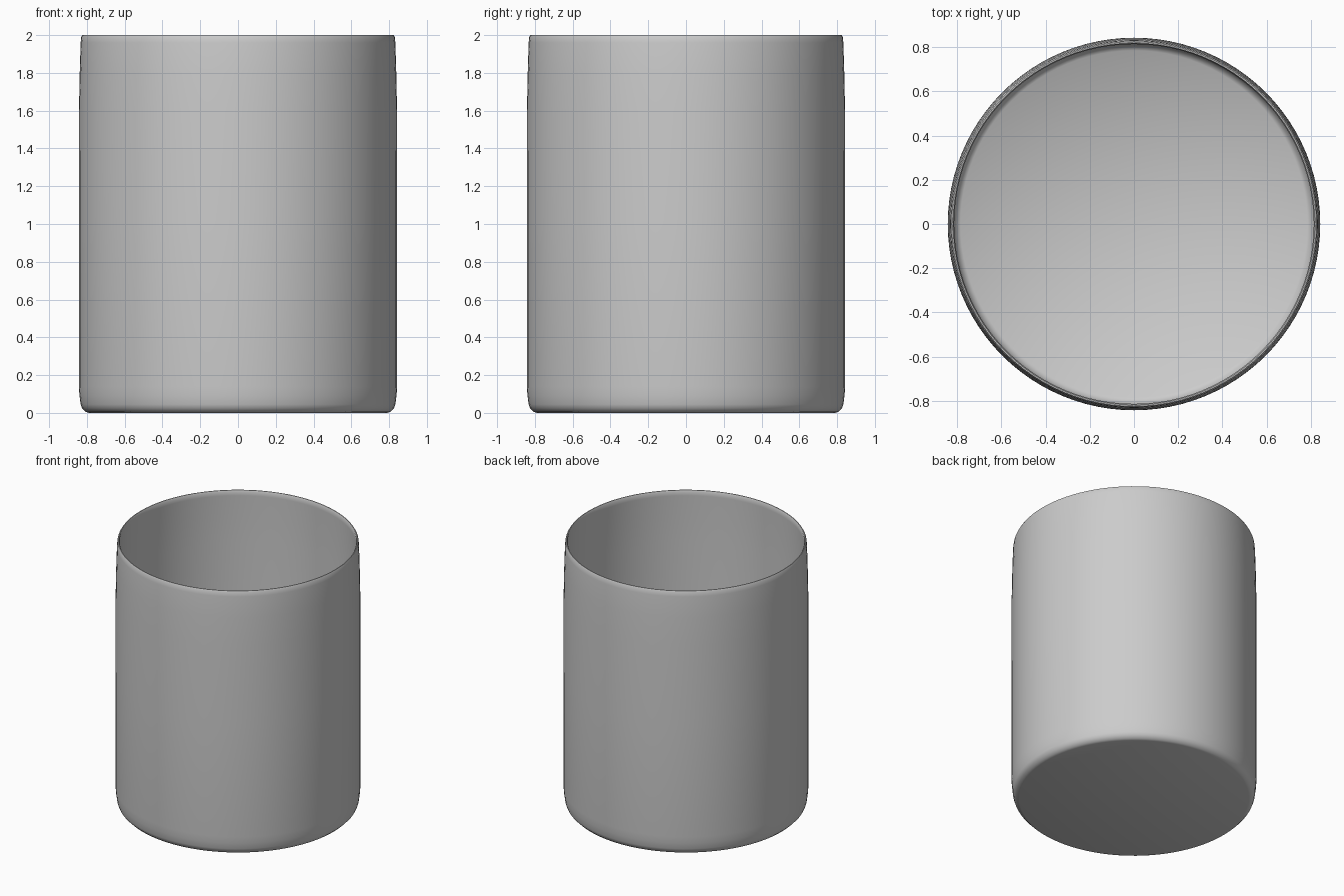
import bpy, bmesh, math

if "Cube" in bpy.data.objects:
    bpy.data.objects.remove(bpy.data.objects["Cube"])

SIDES = 96

# Half profile (radius, height): outside from base to rim, then down the inside
profile = [
    (0.0, 0.0), (0.79, 0.0), (0.808, 0.006), (0.826, 0.025), (0.833, 0.045),
    (0.839, 0.09), (0.843, 0.14), (0.843, 1.0), (0.842, 1.6), (0.838, 1.8), (0.833, 1.96),
    (0.830, 1.99), (0.825, 2.0), (0.819, 2.0), (0.814, 1.99),
    (0.815, 1.96), (0.819, 1.8), (0.823, 1.6), (0.823, 1.0), (0.823, 0.14),
    (0.819, 0.09), (0.808, 0.045), (0.785, 0.025), (0.0, 0.02),
]

# Cup: revolve the profile around z
bm = bmesh.new()
verts = [bm.verts.new((r, 0, z)) for r, z in profile]
edges = [bm.edges.new(pair) for pair in zip(verts, verts[1:])]
bmesh.ops.spin(bm, geom=verts + edges, cent=(0, 0, 0), axis=(0, 0, 1),
               angle=2 * math.pi, steps=SIDES, use_merge=True)
bmesh.ops.remove_doubles(bm, verts=bm.verts, dist=1e-4)
bmesh.ops.recalc_face_normals(bm, faces=bm.faces)
mesh = bpy.data.meshes.new("cup")
bm.to_mesh(mesh)
bm.free()

cup = bpy.data.objects.new("cup", mesh)
bpy.context.collection.objects.link(cup)
bpy.context.view_layer.objects.active = cup
cup.select_set(True)
bpy.ops.object.shade_smooth_by_angle(angle=math.radians(60))
